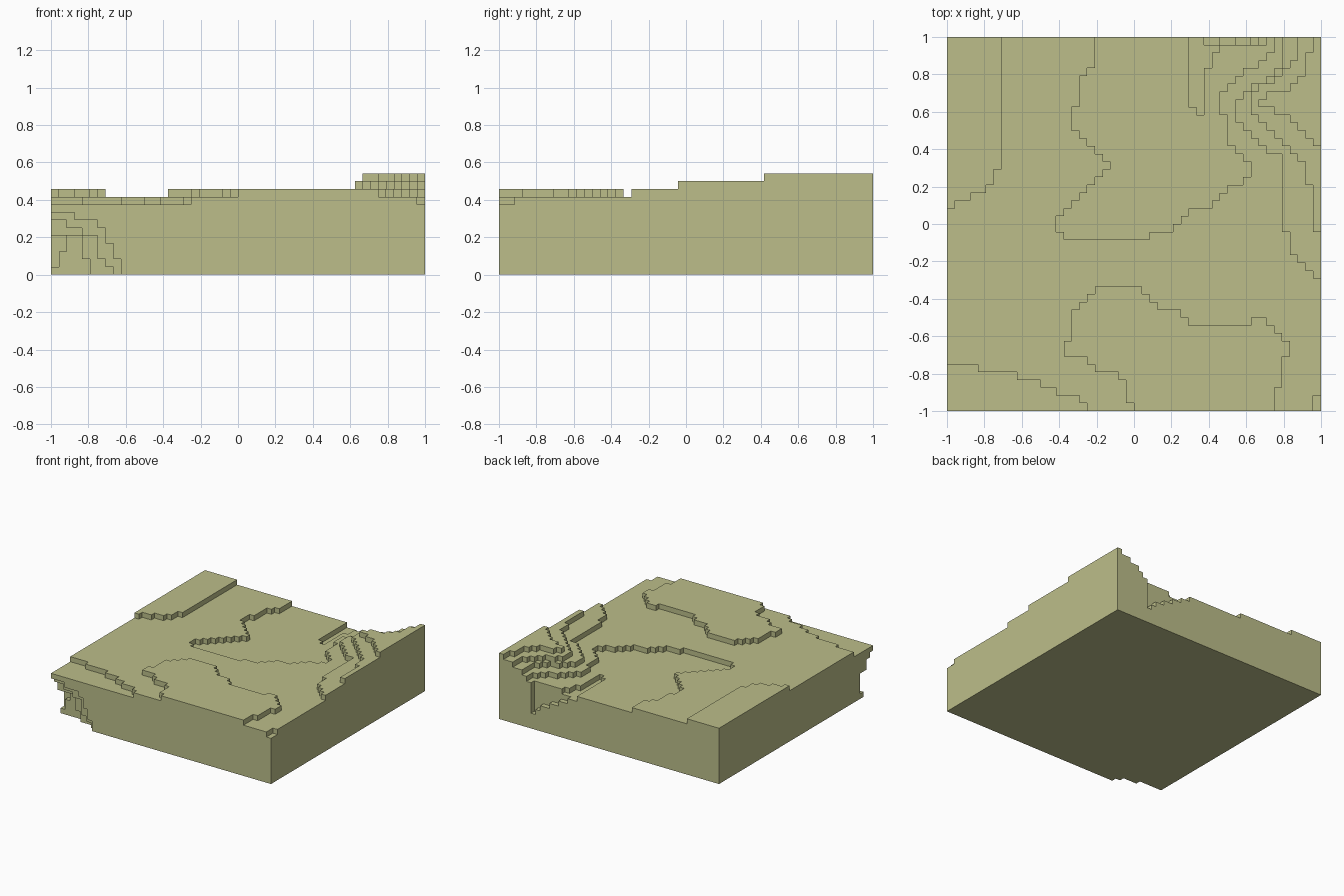
import bpy
import bmesh
from mathutils import Vector

GRID = 48            # cells along each side of the block
CELL = 2 / GRID
BASE_LEVEL = 10      # ground height in cells

cube = bpy.data.objects.get("Cube")
if cube:
    bpy.data.objects.remove(cube, do_unlink=True)

# Terrace outlines in cell units, later ones override earlier ones
west_terrace = [(0, 48), (7, 48), (7, 31), (6, 31), (6, 29), (5, 29),
                (5, 28), (3, 28), (3, 27), (1, 27), (1, 26), (0, 26)]
south_terrace = [(20, 16), (25, 16), (28, 13), (31, 12), (31, 11), (39, 11),
                 (39, 12), (41, 12), (44, 9), (44, 7), (43, 7), (43, 3),
                 (42, 3), (42, 0), (25, 0), (23, 2), (23, 4), (18, 6),
                 (18, 7), (15, 7), (15, 9), (16, 9), (16, 12)]
corner_step = [(0, 6), (4, 6), (4, 5), (9, 5), (9, 4), (12, 4), (12, 3),
               (14, 3), (14, 2), (17, 2), (17, 1), (18, 1), (18, 0), (0, 0)]
east_notch = [(47, 0), (48, 0), (48, 2), (47, 2)]
basin = [(19, 48), (19, 45), (17, 42), (17, 39), (16, 39), (16, 37),
         (19, 33), (21, 32), (21, 31), (19, 29), (15, 26), (15, 25),
         (14, 25), (14, 23), (15, 23), (15, 22), (26, 22), (26, 23),
         (29, 23), (30, 25), (33, 26), (37, 29), (39, 30), (39, 32),
         (36, 35), (36, 38), (35, 38), (35, 40), (37, 42), (39, 44),
         (41, 45), (42, 46), (42, 48)]
gully = [(31, 48), (31, 39), (32, 39), (32, 38), (33, 38), (33, 44),
         (34, 44), (34, 46), (35, 46), (35, 48)]
hill_low = [(43, 48), (43, 45), (41, 42), (38, 41), (37, 39), (37, 38),
            (39, 36), (41, 33), (43, 33), (43, 23), (44, 23), (44, 20),
            (45, 20), (45, 19), (48, 17), (48, 48)]
hill_mid = [(45, 48), (45, 45), (43, 43), (39, 41), (39, 38), (41, 37),
            (44, 34), (46, 32), (46, 29), (47, 29), (47, 23), (48, 23),
            (48, 48)]
hill_top = [(47, 48), (47, 46), (46, 45), (46, 43), (43, 41), (40, 40),
            (40, 39), (44, 38), (47, 35), (48, 34), (48, 48)]
terraces = [(11, west_terrace), (11, south_terrace), (9, corner_step),
            (9, east_notch), (9, basin), (8, gully), (11, hill_low),
            (12, hill_mid), (13, hill_top)]


def inside(px, py, outline):
    """Even-odd test of a point against an outline."""
    hit = False
    for (ax, ay), (bx, by) in zip(outline, outline[1:] + outline[:1]):
        if (ay > py) != (by > py):
            if px < ax + (py - ay) * (bx - ax) / (by - ay):
                hit = not hit
    return hit


def ground_level(i, j):
    level = BASE_LEVEL
    for height, outline in terraces:
        if inside(i + 0.51, j + 0.49, outline):
            level = height
    return level


# Fill the columns of the terrain
levels = {(i, j): ground_level(i, j) for i in range(GRID) for j in range(GRID)}

# Stepped slot along the back edge
for offset, height in enumerate([7, 7, 6, 6, 5, 5, 4, 3]):
    levels[33 + offset, GRID - 1] = height

solid = {(i, j, k) for (i, j), top in levels.items() for k in range(top)}

# Cave under the front corner: opening height per column, layer by layer
cave_layers = [[8, 8, 8, 7, 7, 7, 6, 4, 2],
               [7, 7, 6, 6, 5, 5, 2, 1],
               [5, 5, 5, 5, 2]]
for j, layer in enumerate(cave_layers):
    for i, height in enumerate(layer):
        solid -= {(i, j, k) for k in range(height)}
solid -= {(0, 3, k) for k in range(1, 5)} | {(1, 3, k) for k in range(3, 5)}


def build_blocks(name, cells, material):
    """Skin a set of cells with outward faces and merge the flat areas."""
    bm = bmesh.new()
    corners = {}

    def corner(key):
        if key not in corners:
            i, j, k = key
            corners[key] = bm.verts.new((i * CELL - 1, j * CELL - 1, k * CELL))
        return corners[key]

    for cell in cells:
        for axis in range(3):
            u, v = (axis + 1) % 3, (axis + 2) % 3
            for side in (0, 1):
                near = list(cell)
                near[axis] += 2 * side - 1
                if tuple(near) in cells:
                    continue
                loop = []
                for du, dv in ((0, 0), (1, 0), (1, 1), (0, 1)):
                    key = list(cell)
                    key[axis] += side
                    key[u] += du
                    key[v] += dv
                    loop.append(corner(tuple(key)))
                bm.faces.new(loop if side else loop[::-1])

    bmesh.ops.dissolve_limit(bm, angle_limit=0.01, verts=bm.verts[:],
                             edges=bm.edges[:])
    mesh = bpy.data.meshes.new(name)
    bm.to_mesh(mesh)
    bm.free()
    mesh.materials.append(material)
    obj = bpy.data.objects.new(name, mesh)
    bpy.context.collection.objects.link(obj)
    return obj


# Single dry-grass colour
grass = bpy.data.materials.new("dry_grass")
grass.use_nodes = True
colour = (0.503, 0.515, 0.254, 1)
grass.diffuse_color = colour
grass.node_tree.nodes["Principled BSDF"].inputs["Base Color"].default_value = colour

build_blocks("terrain_block", solid, grass)
